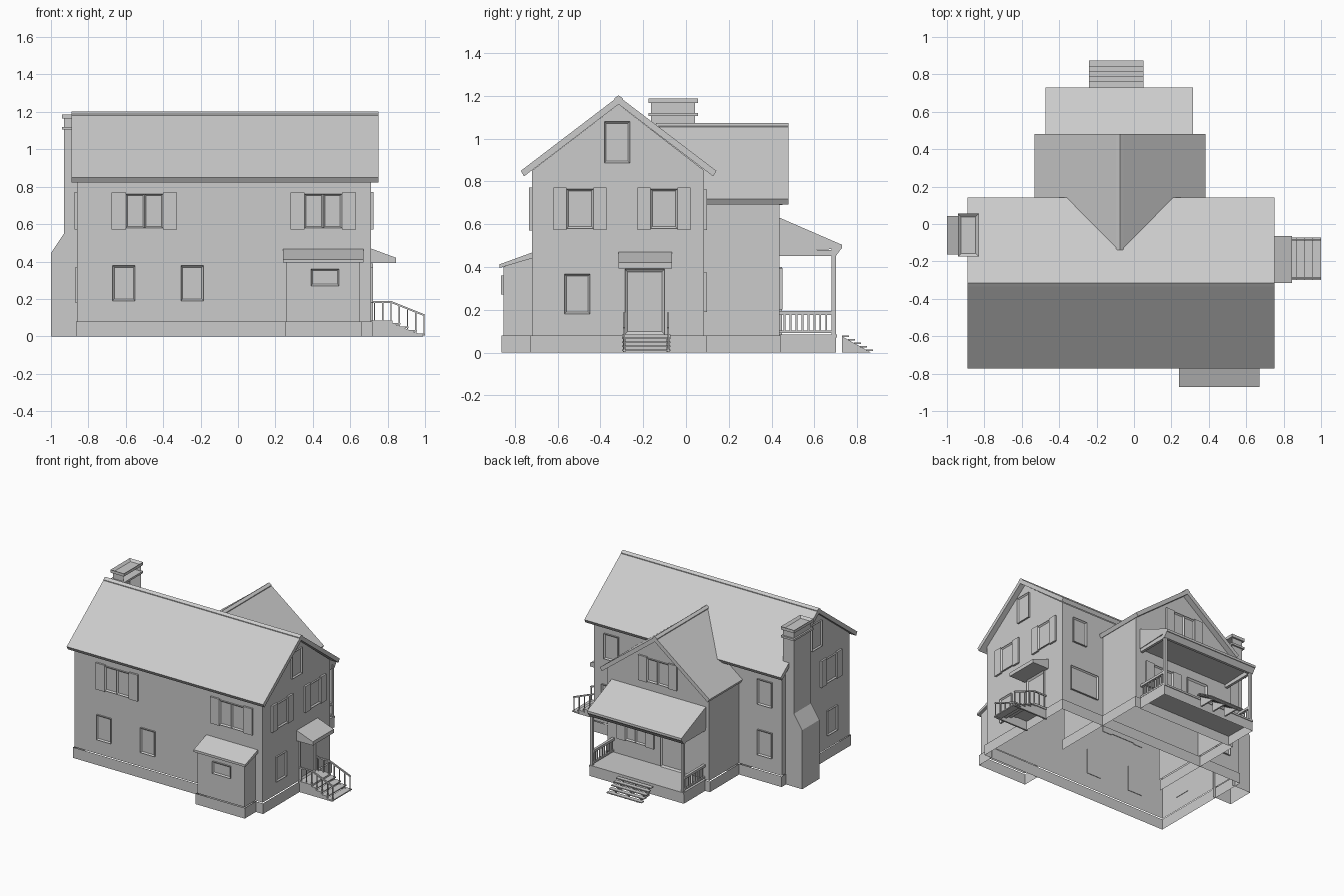
import bpy, bmesh
from mathutils import Vector

if "Cube" in bpy.data.objects:
    bpy.data.objects.remove(bpy.data.objects["Cube"])

def finish(name, bm):
    bmesh.ops.recalc_face_normals(bm, faces=bm.faces)
    me = bpy.data.meshes.new(name)
    bm.to_mesh(me)
    bm.free()
    ob = bpy.data.objects.new(name, me)
    bpy.context.collection.objects.link(ob)
    return ob

def prism(name, pts, axis, a, b, skip=(), ends=(True, True)):
    """Extrude a profile: x -> (y,z), y -> (x,z), z -> (x,y). skip = omitted edges."""
    place = {'x': lambda p, t: (t, p[0], p[1]),
             'y': lambda p, t: (p[0], t, p[1]),
             'z': lambda p, t: (p[0], p[1], t)}[axis]
    bm = bmesh.new()
    A = [bm.verts.new(place(p, a)) for p in pts]
    B = [bm.verts.new(place(p, b)) for p in pts]
    n = len(pts)
    for i in range(n):
        if i not in skip:
            j = (i + 1) % n
            bm.faces.new((A[i], A[j], B[j], B[i]))
    for ring, on in ((A, ends[0]), (B, ends[1])):
        if on:
            bm.faces.new(ring)
    return finish(name, bm)

def box(name, x0, x1, y0, y1, z0, z1, ends=(True, True)):
    return prism(name, [(x0, y0), (x1, y0), (x1, y1), (x0, y1)], 'z', z0, z1, ends=ends)

def bar(name, p, q, w=0.01):
    """Square bar between two points."""
    p, q = Vector(p), Vector(q)
    bm = bmesh.new()
    bmesh.ops.create_cube(bm, size=1)
    rot = (q - p).to_track_quat('Z', 'Y')
    for v in bm.verts:
        v.co = (p + q) / 2 + rot @ Vector((v.co.x * w, v.co.y * w, v.co.z * (q - p).length))
    return finish(name, bm)

def panel(name, wall, u0, u1, z0, z1, depth, frame=0.0):
    """Box standing proud of a wall (axis, position, outward sign), optional recess."""
    axis, pos, s = wall
    lo, hi = sorted((pos - s * 0.004, pos + s * depth))
    ob = box(name, lo, hi, u0, u1, z0, z1) if axis == 'x' else box(name, u0, u1, lo, hi, z0, z1)
    if frame:
        bm = bmesh.new()
        bm.from_mesh(ob.data)
        n = Vector((s, 0, 0)) if axis == 'x' else Vector((0, s, 0))
        face = max(bm.faces, key=lambda f: f.normal.dot(n))
        bmesh.ops.inset_region(bm, faces=[face], thickness=frame, depth=-depth * 0.8)
        bm.to_mesh(ob.data)
        bm.free()
    return ob

def window(name, wall, c, z0, z1, w=0.12, shutter=0.0, double=False):
    top = z1 - 0.008 if shutter else z1
    halves = ((c - w / 2, c), (c, c + w / 2)) if double else ((c - w / 2, c + w / 2),)
    for u0, u1 in halves:
        panel(name, wall, u0, u1, z0 + (0.008 if shutter else 0), top, 0.012, 0.013)
    if shutter:
        for u in (c - w / 2 - shutter, c + w / 2):
            panel(name + "_shutter", wall, u, u + shutter, z0, z1, 0.014)

def gable_roof(name, axis, c, top, half, drop, t, a, b):
    prism(name, [(c - half, top - drop), (c, top), (c + half, top - drop),
                 (c + half - 0.015, top - drop - t * 0.7), (c, top - t),
                 (c - half + 0.015, top - drop - t * 0.7)], axis, a, b)
    k = 0.02
    prism(name + "_ridge_cap", [(c - k, top - k * 0.77 + 0.006), (c, top + 0.005),
          (c + k, top - k * 0.77 + 0.006), (c + k, top - k), (c - k, top - k)], axis, a, b)

# Main block, open underneath
prism("main_walls", [(-0.72, 0.08), (-0.72, 0.85), (-0.315, 1.16), (0.085, 0.85), (0.085, 0.08)],
      'x', -0.86, 0.71, skip=(1, 2, 4))
box("main_foundation", -0.865, 0.72, -0.73, 0.095, 0, 0.08, ends=(False, False))
gable_roof("main_roof", 'x', -0.315, 1.197, 0.457, 0.348, 0.037, -0.89, 0.75)

# Rear wing
prism("wing_walls", [(-0.50, 0.08), (-0.50, 0.72), (-0.075, 1.03), (0.35, 0.72), (0.35, 0.08)],
      'y', -0.33, 0.437, skip=(1, 2, 4), ends=(False, True))
prism("wing_foundation", [(-0.51, 0), (-0.51, 0.08), (0.36, 0.08), (0.36, 0)],
      'y', -0.33, 0.445, skip=(1, 3), ends=(False, True))
gable_roof("wing_roof", 'y', -0.075, 1.068, 0.457, 0.35, 0.037, -0.14, 0.48)

# Front lean-to
prism("leanto_walls", [(-0.72, 0.08), (-0.72, 0.45), (-0.852, 0.40), (-0.852, 0.08)],
      'x', 0.26, 0.65, skip=(0, 1, 3))
box("leanto_foundation", 0.25, 0.66, -0.862, -0.725, 0, 0.08, ends=(False, False))
prism("leanto_roof", [(-0.72, 0.467), (-0.872, 0.412), (-0.872, 0.395), (-0.72, 0.44)],
      'x', 0.24, 0.67)

# Chimney with two collars and flue
prism("chimney", [(-1, 0), (-1, 0.445), (-0.93, 0.55), (-0.93, 1.17), (-0.84, 1.17), (-0.84, 0)],
      'y', -0.163, 0.043, skip=(4, 5))
box("chimney_collar", -0.942, -0.83, -0.175, 0.055, 1.105, 1.12)
cap = box("chimney_cap", -0.942, -0.83, -0.175, 0.055, 1.165, 1.187)
bm = bmesh.new()
bm.from_mesh(cap.data)
up = max(bm.faces, key=lambda f: f.normal.z)
bmesh.ops.inset_region(bm, faces=[up], thickness=0.025, depth=-0.015)
bm.to_mesh(cap.data)
bm.free()

# Windows
front, right, left = ('y', -0.72, -1), ('x', 0.71, 1), ('x', -0.86, -1)
back, wing, leanto = ('y', 0.085, 1), ('y', 0.437, 1), ('y', -0.852, -1)
for c in (-0.61, -0.245):
    window("front_lower_window", front, c, 0.19, 0.378)
for c in (-0.50, 0.455):
    window("front_upper_window", front, c, 0.57, 0.77, 0.2, 0.075, True)
window("leanto_window", leanto, 0.465, 0.27, 0.36, 0.15)
for side in (right, left):
    window("gable_window", side, -0.322, 0.885, 1.08)
    window("side_upper_window", side, -0.495, 0.572, 0.772, 0.125, 0.062)
    window("side_lower_window", side, -0.508, 0.18, 0.367)
window("side_upper_window", right, -0.103, 0.572, 0.772, 0.125, 0.062)
for z in (0.19, 0.572):
    window("back_window", back, -0.72, z, z + 0.19)
window("back_upper_window", back, 0.56, 0.572, 0.762)
window("back_wide_window", back, 0.52, 0.19, 0.375, 0.24)
window("wing_upper_window", wing, -0.075, 0.69, 0.88, 0.18, 0.07, True)
window("porch_window", wing, 0.11, 0.20, 0.395, 0.17, 0.07, True)

# Doors
panel("side_door", right, -0.285, -0.10, 0.085, 0.39, 0.012, 0.018)
panel("porch_door", wing, -0.28, -0.10, 0.085, 0.40, 0.012, 0.018)

# Side entry: canopy, landing, steps, railings
prism("side_canopy", [(0.71, 0.47), (0.845, 0.42), (0.845, 0.392), (0.71, 0.392)], 'y', -0.315, -0.065)
box("side_landing", 0.71, 0.825, -0.30, -0.072, 0.068, 0.084)
for i in range(4):
    x, z = 0.815 + i * 0.044, 0.075 - i * 0.019
    box("side_tread", x, x + 0.053, -0.30, -0.072, z - 0.012, z - 0.004)
for y in (-0.295, -0.09):
    prism("side_stringer", [(0.71, 0), (0.71, 0.068), (0.83, 0.068), (0.99, 0.004), (0.99, 0)],
          'y', y, y + 0.012)
    ym = y + 0.006
    bar("side_handrail", (0.715, ym, 0.183), (0.822, ym, 0.183))
    bar("side_handrail_slope", (0.82, ym, 0.183), (0.998, ym, 0.112))
    for i in range(7):
        x = 0.73 + i * 0.044
        drop = max(0, x - 0.82)
        bar("side_baluster", (x, ym, 0.07 - drop * 0.4), (x, ym, 0.183 - drop * 0.4), 0.007)

# Porch: skirt, floor, roof, beams, posts
px0, px1 = -0.472, 0.315
box("porch_skirt", px0, px1, 0.44, 0.70, 0, 0.07, ends=(False, False))
box("porch_floor", px0, px1, 0.437, 0.705, 0.07, 0.084)
prism("porch_roof", [(0.437, 0.63), (0.73, 0.503), (0.73, 0.485), (0.437, 0.473)], 'x', px0, px1)
prism("porch_front_beam", [(0.68, 0.485), (0.725, 0.485), (0.70, 0.45), (0.68, 0.45)], 'x', px0, px1)
for x in (px0 + 0.005, px1 - 0.025):
    box("porch_side_beam", x, x + 0.02, 0.437, 0.69, 0.45, 0.48)
    box("porch_post", x, x + 0.02, 0.68, 0.70, 0.084, 0.452)
    xm = x + 0.01
    box("porch_top_rail", x, x + 0.02, 0.437, 0.69, 0.175, 0.193)
    box("porch_bottom_rail", x + 0.003, x + 0.017, 0.437, 0.69, 0.092, 0.104)
    for i in range(8):
        y = 0.46 + i * 0.028
        bar("porch_baluster", (xm, y, 0.10), (xm, y, 0.18), 0.008)

# Porch steps
for x in (-0.205, -0.10, 0.005):
    prism("porch_stringer", [(0.73, 0), (0.73, 0.075), (0.865, 0)], 'x', x, x + 0.012)
for i in range(5):
    y, z = 0.73 + i * 0.028, 0.08 - i * 0.0165
    box("porch_tread", -0.24, 0.052, y, y + 0.032, z - 0.007, z)
